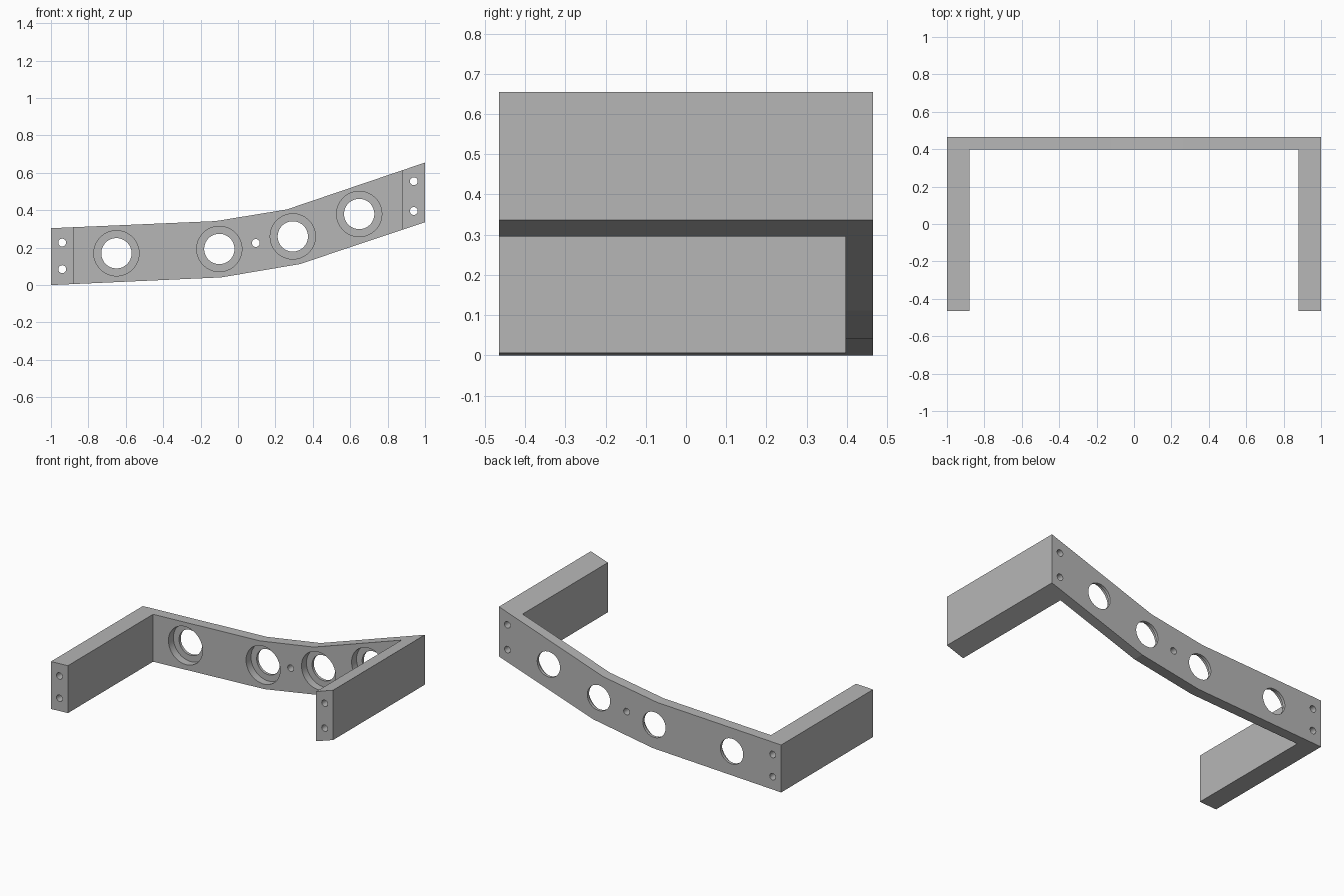
import bpy
import bmesh
import math

cube = bpy.data.objects.get("Cube")
if cube:
    bpy.data.objects.remove(cube, do_unlink=True)

FRONT, BACK = -0.465, 0.465     # full depth of the bracket
WEB = 0.397                     # front face of the rear plate
LIP = 0.447                     # floor of the counterbores
ARM = 0.88                      # inner face of the side arms

grey = bpy.data.materials.new("satin grey")
grey.use_nodes = True
colour = (0.47, 0.47, 0.47, 1)
grey.diffuse_color = colour
grey.node_tree.nodes["Principled BSDF"].inputs["Base Color"].default_value = colour


def add_prism(bm, outline, y0, y1):
    """Extrude an (x, z) outline from y0 to y1."""
    face = bm.faces.new([bm.verts.new((x, y0, z)) for x, z in outline])
    new = bmesh.ops.extrude_face_region(bm, geom=[face])["geom"]
    for v in new:
        if isinstance(v, bmesh.types.BMVert):
            v.co.y = y1


def circle(x, z, r, n):
    return [(x + r * math.cos(math.tau * i / n), z + r * math.sin(math.tau * i / n))
            for i in range(n)]


def make_object(name, prisms):
    bm = bmesh.new()
    for outline, y0, y1 in prisms:
        add_prism(bm, outline, y0, y1)
    bmesh.ops.recalc_face_normals(bm, faces=bm.faces[:])
    mesh = bpy.data.meshes.new(name)
    bm.to_mesh(mesh)
    bm.free()
    mesh.materials.append(grey)
    obj = bpy.data.objects.new(name, mesh)
    bpy.context.collection.objects.link(obj)
    return obj


def cut(target, name, prisms):
    cutter = make_object(name, prisms)
    cutter.hide_render = True
    mod = target.modifiers.new(name, "BOOLEAN")
    mod.operation = "DIFFERENCE"
    mod.solver = "EXACT"
    mod.object = cutter
    bpy.ops.object.select_all(action="DESELECT")
    target.select_set(True)
    bpy.context.view_layer.objects.active = target
    bpy.ops.object.modifier_apply(modifier=mod.name)
    bpy.data.objects.remove(cutter, do_unlink=True)


# Bent profile swept over the whole depth
profile = [(-1, 0), (-0.09, 0.041), (0.33, 0.112), (1, 0.336),
           (1, 0.655), (0.26, 0.404), (-0.12, 0.342), (-1, 0.304)]
bracket = make_object("bracket", [(profile, FRONT, BACK)])

# Open space between the two arms
cut(bracket, "pocket",
    [([(-ARM, -1), (ARM, -1), (ARM, 2), (-ARM, 2)], FRONT - 1, WEB)])

# Large holes with wider counterbores at the front of the plate
large = [(-0.65, 0.17), (-0.10, 0.193), (0.293, 0.26), (0.648, 0.38)]
cut(bracket, "counterbores", [(circle(x, z, 0.121, 64), WEB - 0.1, LIP) for x, z in large])
cut(bracket, "large_holes", [(circle(x, z, 0.081, 64), WEB - 0.1, BACK + 0.1) for x, z in large])

# Screw holes through the arms and the plate
screws = [(-0.94, 0.085), (-0.94, 0.227), (0.095, 0.225), (0.94, 0.396), (0.94, 0.555)]
cut(bracket, "screw_holes",
    [(circle(x, z, 0.021, 32), FRONT - 0.1, BACK + 0.1) for x, z in screws])

# Smooth bores, crisp edges
bracket.select_set(True)
bpy.context.view_layer.objects.active = bracket
# The shallow bends of the profile stay flat
bpy.ops.object.shade_smooth_by_angle(angle=math.radians(6))
for poly in bracket.data.polygons:
    poly.use_smooth = abs(poly.normal.y) < 0.5 and poly.area < 0.05
